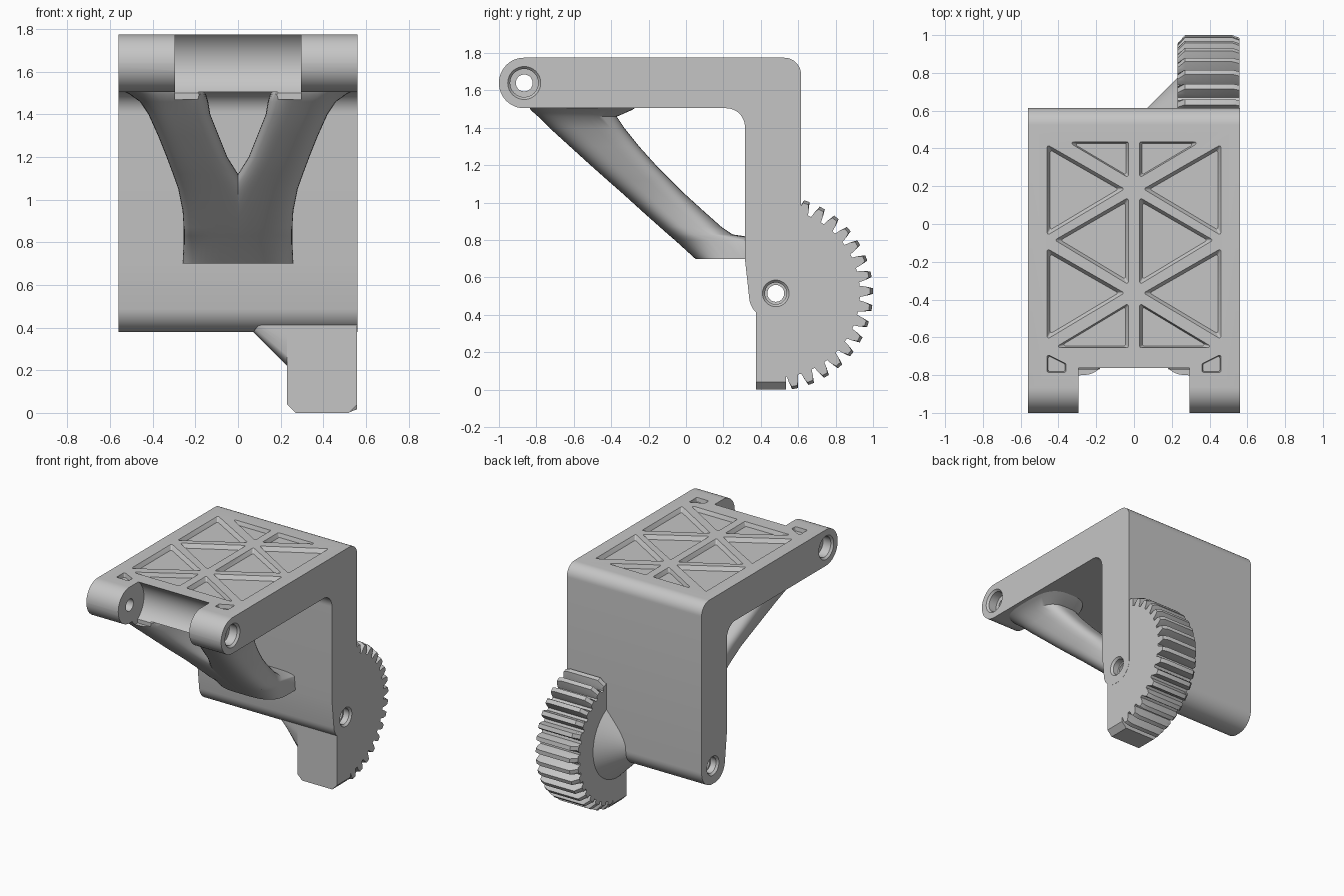
import bpy
import bmesh
from math import sin, cos, tan, radians, pi, copysign
from mathutils import Vector

if "Cube" in bpy.data.objects:
    bpy.data.objects.remove(bpy.data.objects["Cube"], do_unlink=True)

GREY = (0.56, 0.56, 0.56, 1.0)
grey = bpy.data.materials.new("matte grey")
grey.use_nodes = True
grey.diffuse_color = GREY
for node in grey.node_tree.nodes:
    if node.type == "BSDF_PRINCIPLED":
        node.inputs["Base Color"].default_value = GREY


def fillet(corners, steps=12):
    """Round each (u, v, radius) corner of an outline."""
    out = []
    n = len(corners)
    for i, (u, v, r) in enumerate(corners):
        p = Vector((u, v))
        if r == 0:
            out.append(p)
            continue
        a = (Vector(corners[i - 1][:2]) - p).normalized()
        b = (Vector(corners[(i + 1) % n][:2]) - p).normalized()
        half = a.angle(b) / 2
        centre = p + (a + b).normalized() * (r / sin(half))
        start = (p + a * (r / tan(half)) - centre).normalized()
        end = (p + b * (r / tan(half)) - centre).normalized()
        for k in range(steps + 1):
            # Blend along the arc, then restore the radius
            sweep = start.angle(end)
            t = sweep * k / steps
            spoke = (start * sin(sweep - t) + end * sin(t)) / sin(sweep)
            out.append(centre + spoke * r)
    return out


def add_loft(bm, rings):
    """Skin a stack of matching rings and cap both ends."""
    loops = [[bm.verts.new(p) for p in ring] for ring in rings]
    for lo, hi in zip(loops, loops[1:]):
        for i in range(len(lo)):
            j = (i + 1) % len(lo)
            bm.faces.new((lo[i], lo[j], hi[j], hi[i]))
    bm.faces.new(loops[0])
    bm.faces.new(loops[-1])


def finish(bm, name):
    bmesh.ops.recalc_face_normals(bm, faces=bm.faces[:])
    mesh = bpy.data.meshes.new(name)
    bm.to_mesh(mesh)
    bm.free()
    obj = bpy.data.objects.new(name, mesh)
    bpy.context.collection.objects.link(obj)
    return obj


def loft(name, rings, bevel=0):
    bm = bmesh.new()
    add_loft(bm, rings)
    if bevel:
        rim = [e for e in bm.edges
               if abs(e.verts[0].co.x - e.verts[1].co.x) < 1e-5]
        bmesh.ops.bevel(bm, geom=rim, offset=bevel, segments=3,
                        profile=0.5, affect="EDGES")
    return finish(bm, name)


def at_x(x, outline):
    return [Vector((x, y, z)) for y, z in outline]


def circle(centre, r, n=48):
    return [(centre[0] + r * cos(2 * pi * i / n),
             centre[1] + r * sin(2 * pi * i / n)) for i in range(n)]


def lathe(name, centre, stations):
    return loft(name, [at_x(x, circle(centre, r)) for x, r in stations])


def cut(obj, *cutters):
    bpy.context.view_layer.objects.active = obj
    for cutter in cutters:
        mod = obj.modifiers.new("cut", "BOOLEAN")
        mod.operation = "DIFFERENCE"
        mod.solver = "EXACT"
        mod.object = cutter
        bpy.ops.object.modifier_apply(modifier=mod.name)


SIDE = 0.56
HINGE = (-0.865, 1.64)
PIVOT = (0.48, 0.515)

# Angled body: top plate and back wall in one profile
profile = fillet([(-1, 1.775, 0.134), (-1, 1.505, 0.134), (0.315, 1.505, 0.1),
                  (0.315, 0.7, 0), (0.35, 0.38, 0.12), (0.615, 0.38, 0.13),
                  (0.615, 1.775, 0.09)])
body = loft("bracket_body", [at_x(-SIDE, profile), at_x(SIDE, profile)], 0.022)

# Sector gear with chamfered teeth
teeth = [(0.375, 0), (0.535, 0), (0.535, 0.07)]
for k in range(16):
    for offset, r in ((-3.8, 0.45), (-3, 0.48), (-1.7, 0.52),
                      (1.7, 0.52), (3, 0.48), (3.8, 0.45)):
        a = radians(-78.6 + 10 * k + offset)
        teeth.append((PIVOT[0] + r * cos(a), PIVOT[1] + r * sin(a)))
teeth += [(0.45, 0.9), (0.375, 0.8)]


def chamfered(outline, limit):
    out = []
    for y, z in outline:
        d = Vector((y, z)) - Vector(PIVOT)
        if y < 0.54:
            z = max(z, 0.04)
        elif d.length > limit:
            y, z = Vector(PIVOT) + d.normalized() * limit
        out.append((y, z))
    return out


gear = loft("sector_gear", [at_x(0.23, chamfered(teeth, 0.475)), at_x(0.27, teeth),
                            at_x(0.52, teeth), at_x(SIDE - 0.001, chamfered(teeth, 0.505))])

# Conical gusset between wall and gear
gusset = loft("gear_gusset", [
    at_x(x, [(max(y, 0.376), z) for y, z in circle(PIVOT, r, 64)])
    for x, r in ((0.065, 0.13), (0.23, 0.295), (0.3, 0.295))])

# Forked brace: height, front, back, inner edge, outer edge
STATIONS = [(1.515, -0.84, -0.26, 0.17, 0.55), (1.495, -0.83, -0.29, 0.15, 0.51),
            (1.46, -0.79, -0.37, 0.14, 0.46), (1.4, -0.73, -0.33, 0.13, 0.42),
            (1.3, -0.62, -0.25, 0.09, 0.375), (1.2, -0.51, -0.16, 0.05, 0.335),
            (1.12, -0.42, -0.08, 0, 0.305), (1.05, -0.34, -0.01, -0.05, 0.28),
            (0.95, -0.23, 0.1, -0.12, 0.26), (0.87, -0.14, 0.19, -0.18, 0.255),
            (0.83, -0.095, 0.25, -0.2, 0.255), (0.8, -0.06, 0.45, -0.2, 0.255),
            (0.7, 0.05, 0.45, -0.22, 0.26)]


def rounded_slice(side, z, y0, y1, x0, x1, n=48):
    ring = []
    for i in range(n):
        c, s = cos(2 * pi * i / n), sin(2 * pi * i / n)
        u, v = (copysign(abs(t) ** 0.65, t) for t in (c, s))
        ring.append(Vector((side * ((x0 + x1) / 2 + u * (x1 - x0) / 2),
                            (y0 + y1) / 2 + v * (y1 - y0) / 2, z)))
    return ring


braces = [loft(name, [rounded_slice(side, *s) for s in STATIONS])
          for name, side in (("left_brace", 1), ("right_brace", -1))]

# Lightening pockets in the top plate
POCKETS = [[(-0.35, 0.435), (-0.03, 0.435), (-0.03, 0.245)],
           [(-0.46, 0.42), (-0.05, 0.185), (-0.46, -0.06)],
           [(-0.03, 0.14), (-0.42, -0.085), (-0.03, -0.32)],
           [(-0.46, -0.13), (-0.05, -0.365), (-0.46, -0.61)],
           [(-0.03, -0.42), (-0.42, -0.655), (-0.03, -0.655)],
           [(-0.46, -0.69), (-0.36, -0.74), (-0.36, -0.785), (-0.46, -0.785)]]
bm = bmesh.new()
for side in (1, -1):
    for corners in POCKETS:
        outline = fillet([(side * x, y, 0.008) for x, y in corners], 4)
        mid = sum((Vector((side * x, y)) for x, y in corners), Vector((0, 0)))
        mid /= len(corners)
        add_loft(bm, [[(*(mid + (p - mid) * scale), z) for p in outline]
                      for z, scale in ((1.745, 0.88), (1.78, 1.02))])
pockets = finish(bm, "pocket_cutter")


# Pin holes with counterbores at both ends
def pin_cutter(name, centre, bore, depth):
    half = [(SIDE - depth, 0.045), (SIDE - depth + 0.001, bore),
            (SIDE - 0.015, bore), (SIDE + 0.002, bore + 0.015),
            (SIDE + 0.05, bore + 0.015)]
    return lathe(name, centre, [(-x, r) for x, r in reversed(half)] + half)


hinge_pin = pin_cutter("hinge_pin_cutter", HINGE, 0.075, 0.08)
pivot_pin = pin_cutter("pivot_pin_cutter", PIVOT, 0.058, 0.06)

# Hinge clearance slot
slot_round = lathe("slot_round_cutter", HINGE, [(-0.295, 0.17), (0.295, 0.17)])
slot_box_outline = [(-1.1, 1.47), (-0.77, 1.47), (-0.77, 1.9), (-1.1, 1.9)]
slot_box = loft("slot_box_cutter", [at_x(x, slot_box_outline) for x in (-0.295, 0.295)])

cut(body, slot_round, slot_box, hinge_pin, pivot_pin, pockets)
cut(gear, pivot_pin)
cut(gusset, pivot_pin)
for brace in braces:
    cut(brace, slot_round, slot_box)
for cutter in (slot_round, slot_box, hinge_pin, pivot_pin, pockets):
    bpy.data.objects.remove(cutter, do_unlink=True)

# Material and shading
for part in [body, gear, gusset] + braces:
    part.data.materials.clear()
    part.data.materials.append(grey)
    bpy.ops.object.select_all(action="DESELECT")
    part.select_set(True)
    bpy.context.view_layer.objects.active = part
    bpy.ops.object.shade_smooth_by_angle(angle=radians(35))
